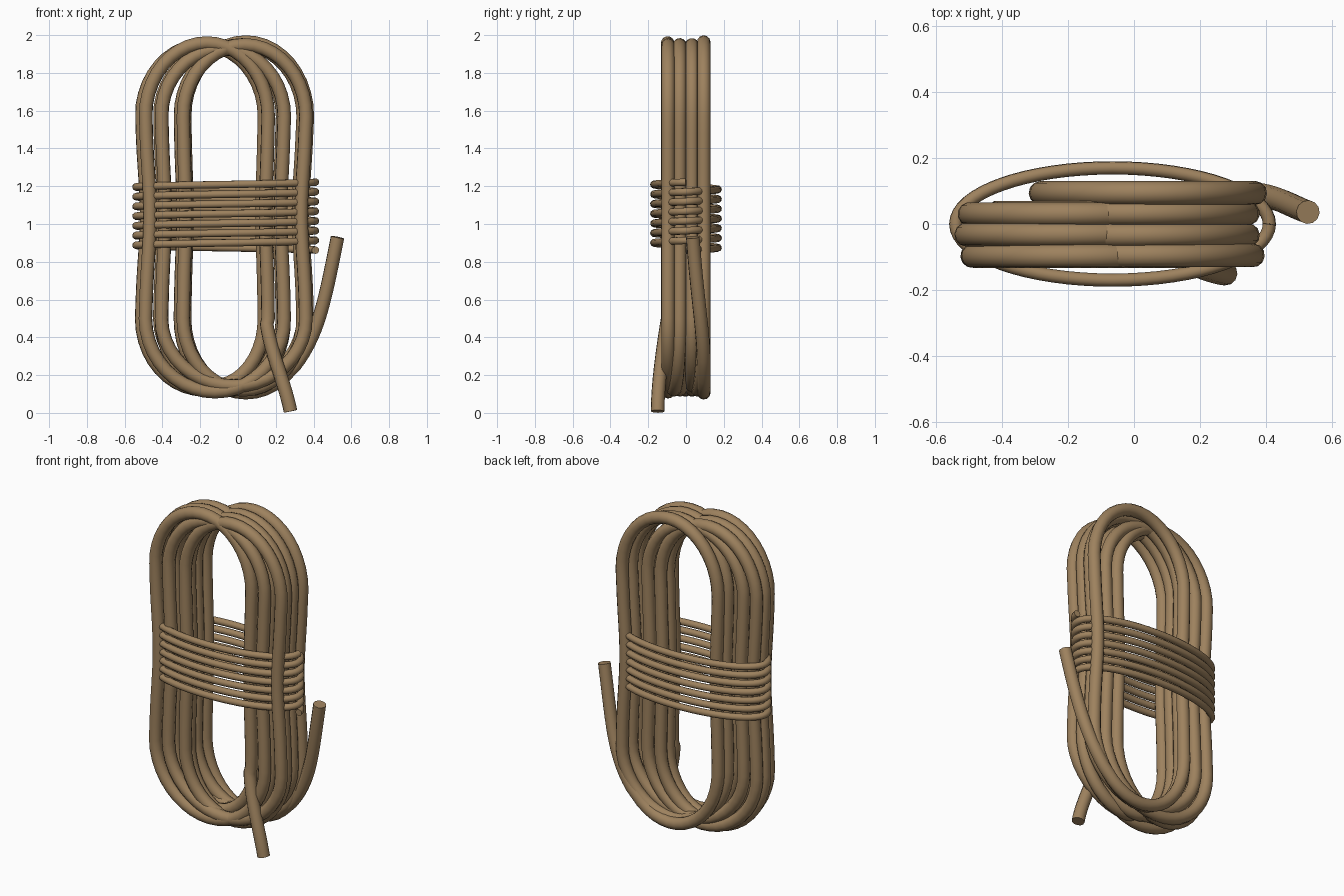
import bpy, math
from mathutils import Vector

if "Cube" in bpy.data.objects:
    bpy.data.objects.remove(bpy.data.objects["Cube"])

rope_mat = bpy.data.materials.new("tan rope")
rope_mat.diffuse_color = (0.34, 0.222, 0.112, 1)
rope_mat.use_nodes = True
rope_mat.node_tree.nodes["Principled BSDF"].inputs["Base Color"].default_value = rope_mat.diffuse_color


def tube(name, pts, radius, sides_res=4):
    """Round rope swept along a list of points, with flat closed ends."""
    cu = bpy.data.curves.new(name, 'CURVE')
    cu.dimensions = '3D'
    cu.bevel_depth = radius
    cu.bevel_resolution = sides_res
    cu.use_fill_caps = True
    cu.twist_mode = 'MINIMUM'
    sp = cu.splines.new('POLY')
    sp.points.add(len(pts) - 1)
    for p, co in zip(sp.points, pts):
        p.co = (*co, 1)
    cu.materials.append(rope_mat)
    ob = bpy.data.objects.new(name, cu)
    bpy.context.collection.objects.link(ob)
    bpy.ops.object.select_all(action='DESELECT')
    ob.select_set(True)
    bpy.context.view_layer.objects.active = ob
    bpy.ops.object.convert(target='MESH')
    bpy.ops.object.shade_smooth_by_angle(angle=math.radians(40))
    return ob


def bezier(a, b, c, d, n=14):
    a, b, c, d = map(Vector, (a, b, c, d))
    out = []
    for i in range(n + 1):
        t = i / n
        s = 1 - t
        out.append(a*s**3 + b*3*s*s*t + c*3*s*t*t + d*t**3)
    return out


def smooth(t):
    return t * t * (3 - 2 * t)


# each turn of the coil: centre x, depth y, height trim
TURNS = [(-0.165, -0.097, 0.0), (-0.08, -0.092, 0.03), (0.035, -0.095, 0.01),
         (0.02, -0.034, 0.01), (-0.08, -0.030, 0.03), (-0.185, -0.032, 0.01),
         (-0.175, 0.030, 0.01), (-0.09, 0.034, 0.03), (0.02, 0.032, 0.01),
         (0.042, 0.094, -0.005)]
HALF_W, Z_LOW, Z_HIGH, ARC = 0.325, 0.50, 1.57, 0.388


def waist(x, z):
    """The binding pulls the strands in slightly at mid height."""
    return -0.07 + (x + 0.07) * (1 - 0.06 * math.exp(-((z - 1.05) / 0.32) ** 2))


def turn(k):
    cx, y, trim = TURNS[k]
    pts = []
    for i in range(12):                       # up the right side
        z = Z_LOW + (Z_HIGH - Z_LOW) * i / 12
        pts.append((waist(cx + HALF_W, z), y, z))
    for i in range(20):                       # over the top
        a = math.pi * i / 20
        pts.append((cx + HALF_W * math.cos(a), y, Z_HIGH + (ARC - trim) * math.sin(a)))
    for i in range(12):                       # down the left side
        z = Z_HIGH + (Z_LOW - Z_HIGH) * i / 12
        pts.append((waist(cx - HALF_W, z), y, z))
    last = k == len(TURNS) - 1
    nx, ny, _ = TURNS[k] if last else TURNS[k + 1]
    for i in range(15 if last else 20):       # bottom, drifting to the next turn
        t = i / 20
        a = math.pi * (1 + t)
        s = smooth(t)
        pts.append((cx + (nx - cx) * s + HALF_W * math.cos(a), y + (ny - y) * s,
                    Z_LOW + (ARC - trim) * math.sin(a)))
    return pts


# main rope: lower front tail, coil, then the upper right tail
path = bezier((0.278, -0.150, 0.008), (0.25, -0.150, 0.16),
              (0.155, -0.12, 0.36), (0.15, -0.097, 0.50))[:-1]
for k in range(len(TURNS)):
    path += turn(k)
path += bezier((0.300, 0.094, 0.25), (0.43, 0.094, 0.42),
               (0.46, 0.06, 0.60), (0.527, 0.036, 0.93))
tube("coiled_rope", path, 0.036)

# thin binding wound seven times around the middle
N, WRAPS = 64, 7
wrap = []
for i in range(N * WRAPS + 1):
    t = i / N
    a = -2 * math.pi * t
    wrap.append((-0.065 + 0.475 * math.cos(a), 0.17 * math.sin(a), 1.222 - 0.0515 * t))
tube("binding_wrap", wrap, 0.02, 3)
